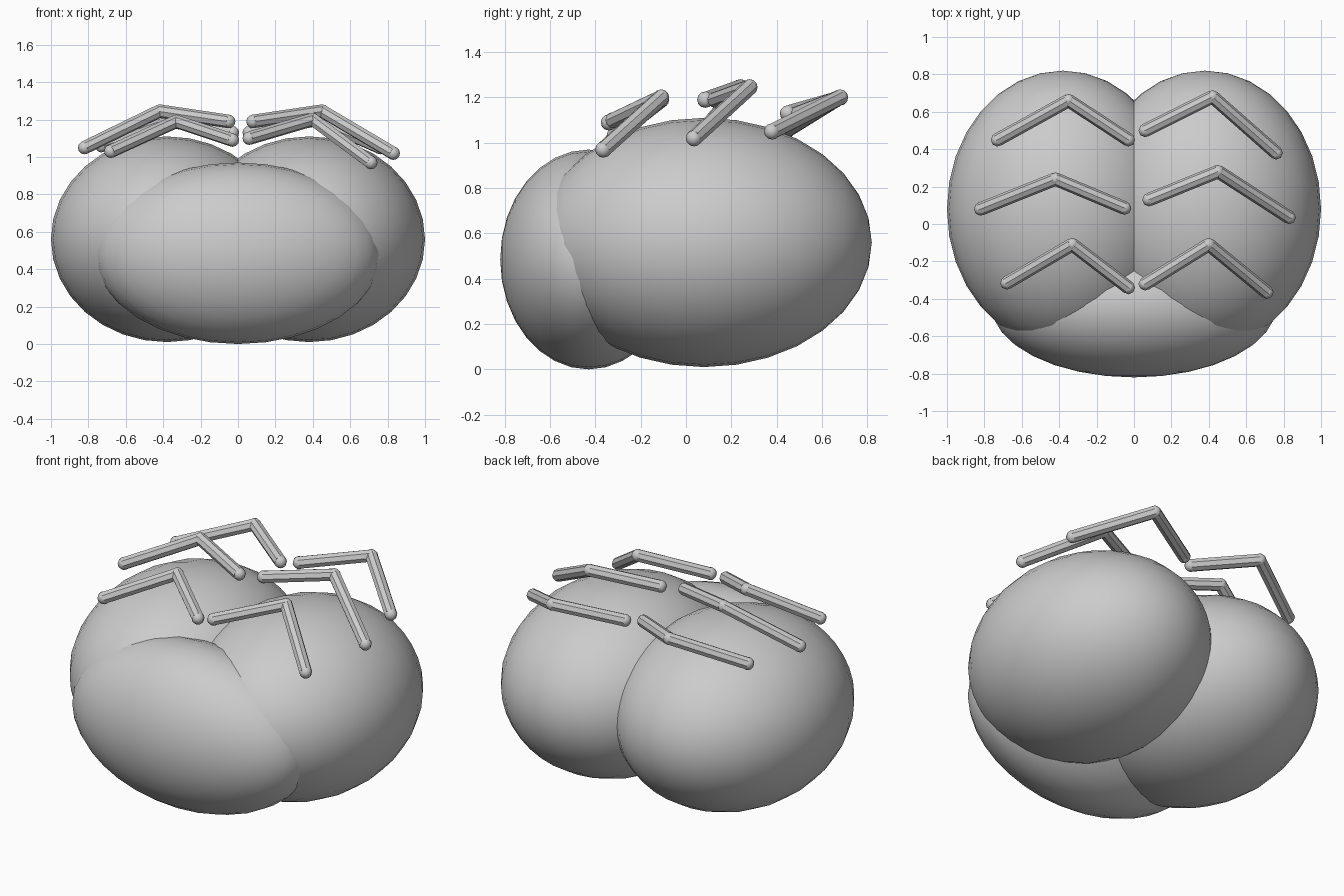
import bpy
import bmesh
import math
from mathutils import Vector, Matrix

old = bpy.data.objects.get("Cube")
if old:
    bpy.data.objects.remove(old, do_unlink=True)

GREY = (0.6, 0.6, 0.6, 1.0)
grey = bpy.data.materials.new("plain grey")
grey.use_nodes = True
grey.diffuse_color = GREY
for node in grey.node_tree.nodes:
    if node.type == 'BSDF_PRINCIPLED':
        node.inputs["Base Color"].default_value = GREY


def finish(name, bm):
    """Turn a bmesh into a named object in the scene."""
    mesh = bpy.data.meshes.new(name)
    bm.to_mesh(mesh)
    bm.free()
    mesh.materials.append(grey)
    obj = bpy.data.objects.new(name, mesh)
    bpy.context.collection.objects.link(obj)
    return obj


def ellipsoid(name, centre, radii):
    """Smooth ellipsoid with its poles at the front and back."""
    bm = bmesh.new()
    matrix = (Matrix.Translation(centre) @ Matrix.Diagonal((*radii, 1))
              @ Matrix.Rotation(math.pi / 2, 4, 'X'))
    bmesh.ops.create_uvsphere(bm, u_segments=32, v_segments=16, radius=1, matrix=matrix)
    for face in bm.faces:
        face.smooth = True
    return finish(name, bm)


def bent_leg(name, points, radius=0.036):
    """Two faceted rods with a ball at each end and at the knee."""
    bm = bmesh.new()
    points = [Vector(p) for p in points]
    for a, b in zip(points, points[1:]):
        turn = (b - a).to_track_quat('Z', 'Y').to_matrix().to_4x4()
        bmesh.ops.create_cone(
            bm, cap_ends=True, segments=8, radius1=radius, radius2=radius,
            depth=(b - a).length, matrix=Matrix.Translation((a + b) / 2) @ turn)
    rod_faces = set(bm.faces)
    for p in points:
        bmesh.ops.create_uvsphere(bm, u_segments=8, v_segments=6, radius=radius,
                                  matrix=Matrix.Translation(p))
    for face in bm.faces:
        face.smooth = face not in rod_faces
    return finish(name, bm)


# Body: two rear lobes and one wide lobe in front
for side, sign in (("left", 1), ("right", -1)):
    ellipsoid(side + "_rear_lobe", (sign * 0.38, 0.08, 0.56), (0.62, 0.74, 0.55))
ellipsoid("front_lobe", (0, -0.43, 0.485), (0.765, 0.39, 0.485))

# Legs: inner end, knee, outer end
legs = {
    "left_back_leg": [(0.06, 0.5, 1.13), (0.42, 0.68, 1.2), (0.76, 0.38, 1.05)],
    "left_middle_leg": [(0.08, 0.13, 1.19), (0.45, 0.28, 1.245), (0.83, 0.035, 1.02)],
    "left_front_leg": [(0.06, -0.32, 1.1), (0.4, -0.11, 1.2), (0.71, -0.365, 0.97)],
    "right_back_leg": [(-0.03, 0.45, 1.13), (-0.35, 0.66, 1.19), (-0.73, 0.45, 1.06)],
    "right_middle_leg": [(-0.05, 0.085, 1.19), (-0.42, 0.24, 1.245), (-0.82, 0.08, 1.05)],
    "right_front_leg": [(-0.03, -0.34, 1.09), (-0.33, -0.11, 1.19), (-0.68, -0.315, 1.03)],
}
for name, points in legs.items():
    bent_leg(name, points)
